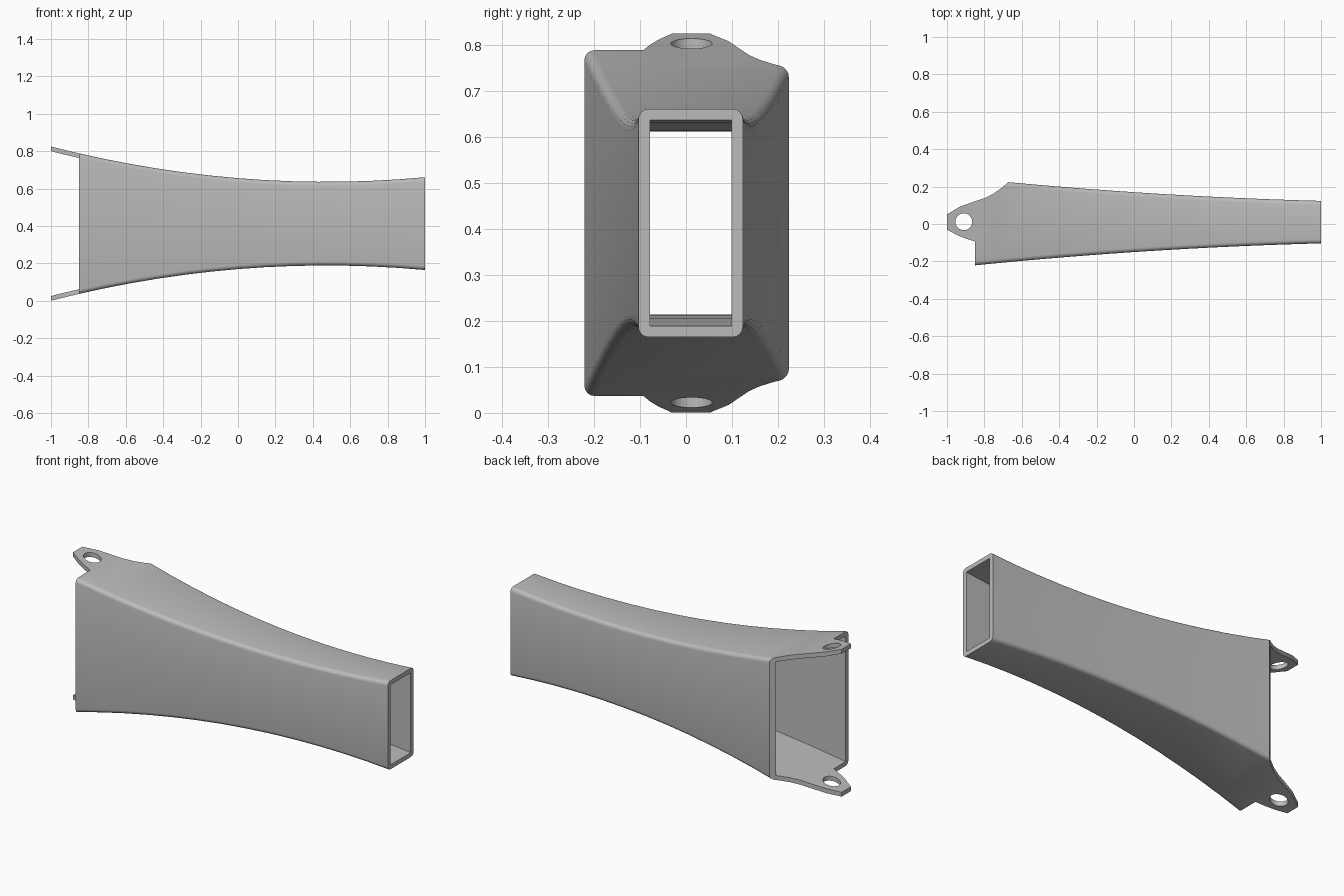
import bpy
import bmesh
from math import pi, cos, sin

cube = bpy.data.objects.get("Cube")
if cube:
    bpy.data.objects.remove(cube, do_unlink=True)

CY, CZ = 0.01, 0.4125      # axis of the duct
WALL = 0.025
RADIUS = 0.022
SECTIONS = 14

grey = bpy.data.materials.new("plain grey")
GREY = (0.5, 0.5, 0.5, 1)
grey.diffuse_color = GREY
grey.use_nodes = True
grey.node_tree.nodes["Principled BSDF"].inputs["Base Color"].default_value = GREY


def half_width(x):
    return 0.16 - 0.0665 * x + 0.02 * x * x


def half_height(x):
    return 0.243 - 0.082 * x + 0.087 * x * x


def ring(bm, x, inset, radius, steps):
    """Rectangular section with rounded corners at station x."""
    w, h = half_width(x) - inset, half_height(x) - inset
    verts = []
    for i, (sy, sz) in enumerate([(1, 1), (-1, 1), (-1, -1), (1, -1)]):
        for k in range(steps + 1):
            a = i * pi / 2 + (k / steps if steps else 0) * pi / 2
            y = sy * (w - radius) + radius * cos(a)
            z = sz * (h - radius) + radius * sin(a)
            verts.append(bm.verts.new((x, CY + y, CZ + z)))
    return verts


def make_object(name, bm):
    bmesh.ops.recalc_face_normals(bm, faces=bm.faces)
    mesh = bpy.data.meshes.new(name)
    bm.to_mesh(mesh)
    bm.free()
    mesh.materials.append(grey)
    obj = bpy.data.objects.new(name, mesh)
    bpy.context.collection.objects.link(obj)
    return obj


def loft(name, x0, x1, inset, radius, steps):
    """Closed solid through sections spaced along x."""
    bm = bmesh.new()
    rings = [ring(bm, x0 + (x1 - x0) * i / SECTIONS, inset, radius, steps)
             for i in range(SECTIONS + 1)]
    n = len(rings[0])
    for a, b in zip(rings, rings[1:]):
        for j in range(n):
            k = (j + 1) % n
            bm.faces.new((a[j], a[k], b[k], b[j]))
    bm.faces.new(rings[0])
    bm.faces.new(rings[-1])
    return make_object(name, bm)


def prism(name, outline):
    """Plan outline extruded through the full height."""
    bm = bmesh.new()
    face = bm.faces.new([bm.verts.new((x, y, -0.3)) for x, y in outline])
    out = bmesh.ops.extrude_face_region(bm, geom=[face])
    moved = [v for v in out["geom"] if isinstance(v, bmesh.types.BMVert)]
    bmesh.ops.translate(bm, verts=moved, vec=(0, 0, 1.5))
    return make_object(name, bm)


def cut(obj, cutter, operation):
    cutter.hide_render = True
    mod = obj.modifiers.new("cut", "BOOLEAN")
    mod.operation = operation
    mod.solver = "EXACT"
    mod.object = cutter
    bpy.context.view_layer.objects.active = obj
    bpy.ops.object.modifier_apply(modifier=mod.name)
    bpy.data.objects.remove(cutter, do_unlink=True)


# Flared duct, hollow from end to end
duct = loft("flared_duct", -1.0, 1.0, 0, RADIUS, 4)
cut(duct, loft("duct_bore", -1.1, 1.1, WALL, 0, 0), "DIFFERENCE")

# Plan trim leaves a mounting lug on the top and bottom plates
trim = [(-0.85, -0.5), (1.2, -0.5), (1.2, 0.5), (-0.67, 0.5), (-0.67, 0.226),
        (-0.705, 0.195), (-0.755, 0.16), (-0.80, 0.138), (-0.86, 0.118),
        (-0.93, 0.093), (-0.985, 0.06), (-1.01, 0.047), (-1.01, -0.026),
        (-0.985, -0.038), (-0.945, -0.06), (-0.90, -0.078), (-0.85, -0.093)]
cut(duct, prism("plan_trim", trim), "INTERSECT")

# Bolt hole through both lugs
hole = [(-0.91 + 0.045 * cos(2 * pi * i / 32), 0.012 + 0.045 * sin(2 * pi * i / 32))
        for i in range(32)]
cut(duct, prism("bolt_hole", hole), "DIFFERENCE")

# Smooth shading with crisp edges
bpy.ops.object.select_all(action="DESELECT")
duct.select_set(True)
bpy.context.view_layer.objects.active = duct
bpy.ops.object.shade_smooth_by_angle(angle=0.55)
